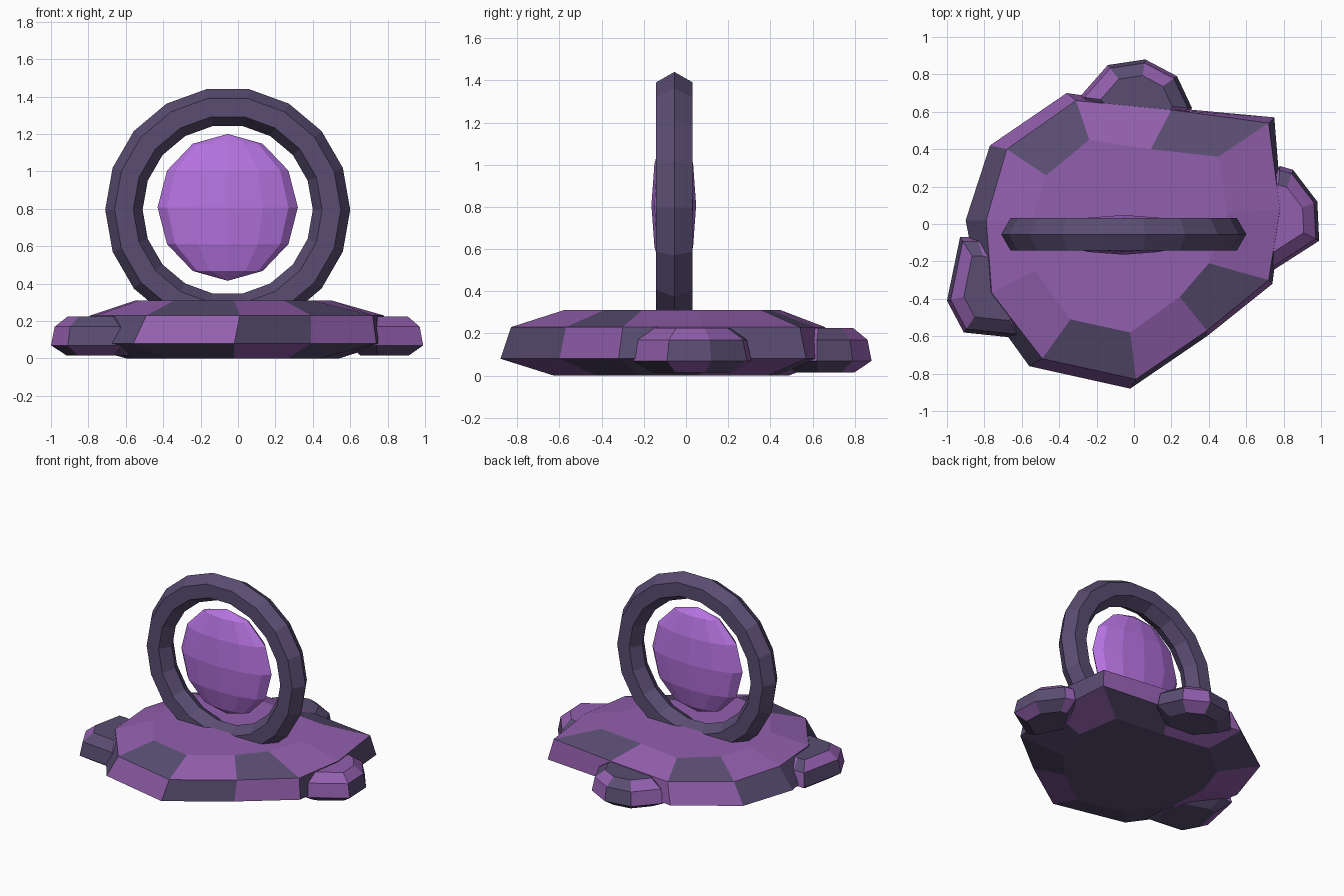
import bpy, bmesh, math
from mathutils import Vector, Matrix

if "Cube" in bpy.data.objects:
    bpy.data.objects.remove(bpy.data.objects["Cube"])


def material(name, rgb):
    m = bpy.data.materials.new(name)
    m.diffuse_color = (*rgb, 1)
    m.use_nodes = True
    m.node_tree.nodes["Principled BSDF"].inputs["Base Color"].default_value = m.diffuse_color
    return m


purple = material("purple stone", (0.29, 0.115, 0.42))
dark = material("dark violet stone", (0.10, 0.073, 0.165))
bright = material("bright violet gem", (0.46, 0.17, 0.74))


def finish(name, bm, mats):
    bmesh.ops.recalc_face_normals(bm, faces=bm.faces)
    me = bpy.data.meshes.new(name)
    bm.to_mesh(me)
    bm.free()
    for m in mats:
        me.materials.append(m)
    ob = bpy.data.objects.new(name, me)
    bpy.context.collection.objects.link(ob)
    return ob


def scaled(points, centre, k):
    return [(centre[0] + (x - centre[0]) * k, centre[1] + (y - centre[1]) * k)
            for x, y in points]


def slab(name, loops, heights, bands, caps):
    """Stack outlines from bottom to top; P / D letters colour each facet."""
    bm = bmesh.new()
    rows = [[bm.verts.new((x, y, z)) for x, y in loop]
            for loop, z in zip(loops, heights)]
    n = len(rows[0])
    for a, b, letters in zip(rows, rows[1:], bands):
        for i in range(n):
            j = (i + 1) % n
            f = bm.faces.new((a[i], a[j], b[j], b[i]))
            f.material_index = "PD".index(letters[i])
    for row, letter in ((rows[0], caps[0]), (rows[-1], caps[1])):
        bm.faces.new(row).material_index = "PD".index(letter)
    return finish(name, bm, (purple, dark))


# Base slab: wide lower rim, slightly smaller upper rim, inset flat top
top = [(.45, .36), (.09, .40), (-.24, .45), (-.47, .26), (-.55, .02), (-.53, -.25),
       (-.34, -.51), (-.02, -.58), (.245, -.39), (.40, -.21), (.50, .06)]
upper = [(.72, .54), (.20, .61), (-.31, .66), (-.68, .40), (-.79, .02), (-.76, -.37),
         (-.49, -.72), (.01, -.83), (.39, -.57), (.72, -.30), (.78, .08)]
lower = [(.75, .57), (.21, .62), (-.36, .70), (-.77, .42), (-.90, .02), (-.82, -.40),
         (-.56, -.76), (-.02, -.88), (.39, -.60), (.74, -.32), (.79, .08)]
slab("base_slab", [scaled(top, (0, 0), 1.08), lower, upper, top],
     (0, .08, .23, .31),
     ("DPDPPDDPDDP", "PPPDDDPDPDD", "DPDPPPDPDPP"), "DP")


# Small side rocks: chamfered above and below
def rock(name, outline, centre, bands, caps):
    loops = [scaled(outline, centre, k) for k in (.66, 1, .92, .64)]
    slab(name, loops, (.015, .07, .17, .225), bands, caps)


rock("left_rock",
     [(-.84, -.07), (-.93, -.07), (-1.0, -.41), (-.91, -.58), (-.62, -.61),
      (-.50, -.40), (-.58, -.15)], (-.75, -.35),
     ("DPDPDPD", "PDPDPDP", "DPPDPDP"), "DD")
rock("right_rock",
     [(.78, .31), (.70, .20), (.60, .02), (.74, -.25), (.99, -.09), (.98, .12),
      (.85, .29)], (.76, .03),
     ("DPDDPDP", "PDPPDDP", "PPDPPPD"), "DP")
rock("back_rock",
     [(.31, .62), (.23, .79), (.06, .88), (-.14, .85), (-.29, .68), (-.12, .48),
      (.18, .46)], (.02, .64),
     ("DPDDPDD", "DPDPPDP", "DPDPDDP"), "DD")

# Upright ring with a six-sided section
bm = bmesh.new()
N, S = 18, 6
grid = []
for i in range(N):
    a = 2 * math.pi * i / N
    row = []
    for j in range(S):
        b = 2 * math.pi * j / S
        r = .555 + .1 * math.cos(b)
        row.append(bm.verts.new((-.055 + r * math.cos(a), -.055 + .1 * math.sin(b),
                                 .795 + r * math.sin(a))))
    grid.append(row)
for i in range(N):
    for j in range(S):
        p, q, k = grid[i], grid[(i + 1) % N], (j + 1) % S
        bm.faces.new((p[j], q[j], q[k], p[k]))
finish("ring", bm, (dark,))

# Flattened faceted gem floating inside the ring
bm = bmesh.new()
bmesh.ops.create_uvsphere(bm, u_segments=12, v_segments=6, radius=1)
bmesh.ops.transform(bm, verts=bm.verts, matrix=Matrix.Translation((-.055, -.058, .808))
                    @ Matrix.Diagonal((.375, .106, .3925, 1)))
finish("gem", bm, (bright,))
